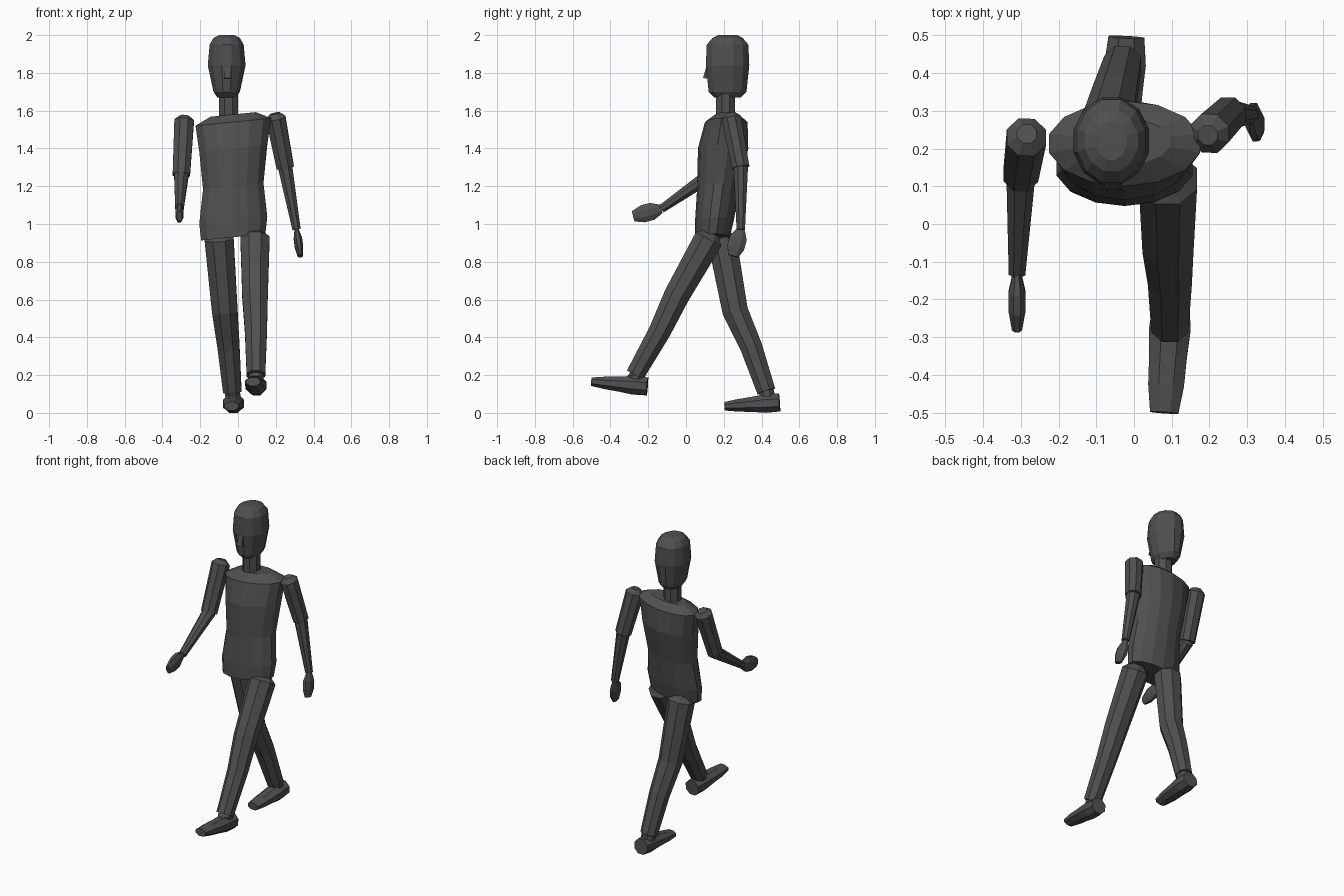
import bpy, bmesh
from math import cos, sin, pi
from mathutils import Vector

default_cube = bpy.data.objects.get("Cube")
if default_cube:
    bpy.data.objects.remove(default_cube)

grey = bpy.data.materials.new("dark grey")
grey.use_nodes = True
grey.diffuse_color = (.08, .08, .08, 1)
shader = next(node for node in grey.node_tree.nodes if node.type == 'BSDF_PRINCIPLED')
shader.inputs["Base Color"].default_value = grey.diffuse_color


def ring(centre, across, along, sides):
    """Polygon whose flat sides reach the two given half axes."""
    turn = pi / sides
    points = []
    for step in range(sides):
        angle = turn + step * turn * 2
        points.append(centre + (across * cos(angle) + along * sin(angle)) / cos(turn))
    return points


def loft(name, rings):
    """Skin a list of rings and cap both ends."""
    bm = bmesh.new()
    loops = [[bm.verts.new(point) for point in points] for points in rings]
    for lower, upper in zip(loops, loops[1:]):
        for i in range(len(lower)):
            bm.faces.new((lower[i - 1], lower[i], upper[i], upper[i - 1]))
    bm.faces.new(loops[0])
    bm.faces.new(loops[-1])
    bmesh.ops.recalc_face_normals(bm, faces=bm.faces)
    mesh = bpy.data.meshes.new(name)
    bm.to_mesh(mesh)
    bm.free()
    mesh.materials.append(grey)
    bpy.context.collection.objects.link(bpy.data.objects.new(name, mesh))


def tube(name, stations, sides=8):
    """Tube through stations of (point, half width, half depth)."""
    rings = []
    last = len(stations) - 1
    for i, (point, width, depth) in enumerate(stations):
        before, after = stations[max(i - 1, 0)][0], stations[min(i + 1, last)][0]
        direction = (after - before).normalized()
        across = Vector((1, 0, 0))
        across = (across - direction * direction.x).normalized()
        rings.append(ring(point, across * width, direction.cross(across) * depth, sides))
    loft(name, rings)


def limb(name, joints, start_radius, end_radius, sides=8):
    """Evenly tapered tube through the joints with a bevelled starting cap."""
    points = [Vector(joint) for joint in joints]
    direction = (points[1] - points[0]).normalized()
    cap = start_radius / 2
    stations = [(points[0] - direction * cap, cap, cap)]
    for i, point in enumerate(points):
        share = i / (len(points) - 1)
        radius = start_radius + (end_radius - start_radius) * share
        stations.append((point, radius, radius))
    tube(name, stations, sides)


def pod(name, start, end, width, depth, sizes, taper):
    """Straight rounded form with evenly spaced sections of relative size."""
    stations = []
    for i, size in enumerate(sizes):
        share = i / (len(sizes) - 1)
        point = Vector(start).lerp(Vector(end), share)
        stations.append((point, width * size, depth * size * (1 - taper * share)))
    tube(name, stations)


def stack(name, centre, lean, slope, sides, levels):
    """Upright form from levels of (height, half width, half depth)."""
    x, y = centre
    base = levels[0][0]
    rings = []
    for height, width, depth in levels:
        middle = Vector((x, y + lean * (height - base), height))
        across = Vector((width, 0, slope * width))
        rings.append(ring(middle, across, Vector((0, depth, 0)), sides))
    loft(name, rings)


def arm(side, shoulder, elbow, wrist, fingertip):
    limb(side + "_upper_arm", (shoulder, elbow), .052, .046)
    limb(side + "_forearm", (elbow, wrist), .038, .022)
    pod(side + "_hand", wrist, fingertip, width=.022, depth=.046,
        sizes=(.5, 1, 1, .6), taper=0)


def leg(side, hip, knee, calf, ankle, heel, toe):
    limb(side + "_leg", (hip, knee, calf, ankle), .077, .049)
    instep = Vector(heel).lerp(Vector(toe), .2)
    limb(side + "_ankle", (ankle, instep), .04, .04)
    pod(side + "_shoe", heel, toe, width=.05, depth=.05,
        sizes=(.95, 1.1, 1, .95, .75), taper=.4)


# Torso from hem through hips, waist, chest and shoulders to collar
stack("torso", centre=(-.025, .14), lean=.12, slope=.1, sides=14, levels=(
    (.93, .17, .09),
    (1.02, .18, .1),
    (1.2, .16, .11),
    (1.4, .18, .13),
    (1.54, .2, .11),
    (1.58, .12, .06)))

# Neck and head
stack("neck", centre=(-.05, .21), lean=0, slope=0, sides=8, levels=(
    (1.56, .05, .05),
    (1.7, .05, .05)))
stack("head", centre=(-.06, .22), lean=0, slope=0, sides=12, levels=(
    (1.67, .05, .07),
    (1.7, .07, .1),
    (1.84, .1, .115),
    (1.95, .09, .11),
    (1.985, .07, .08),
    (2, .04, .05)))
limb("nose", ((-.055, .12, 1.84), (-.055, .11, 1.77)), .01, .02, sides=4)

# Right arm swings forward, left arm hangs back
arm("right",
    shoulder=(-.285, .23, 1.545),
    elbow=(-.3, .13, 1.26),
    wrist=(-.31, -.13, 1.08),
    fingertip=(-.31, -.28, 1.04))
arm("left",
    shoulder=(.2, .24, 1.56),
    elbow=(.25, .29, 1.3),
    wrist=(.31, .29, .97),
    fingertip=(.33, .25, .83))

# Left leg strides forward, right leg trails
leg("left",
    hip=(.09, .12, .92),
    knee=(.09, -.05, .62),
    calf=(.095, -.14, .43),
    ankle=(.095, -.27, .2),
    heel=(.1, -.205, .14),
    toe=(.08, -.5, .165))
leg("right",
    hip=(-.1, .19, .92),
    knee=(-.07, .26, .54),
    calf=(-.05, .345, .35),
    ankle=(-.03, .425, .115),
    heel=(-.02, .495, .055),
    toe=(-.035, .205, .035))
